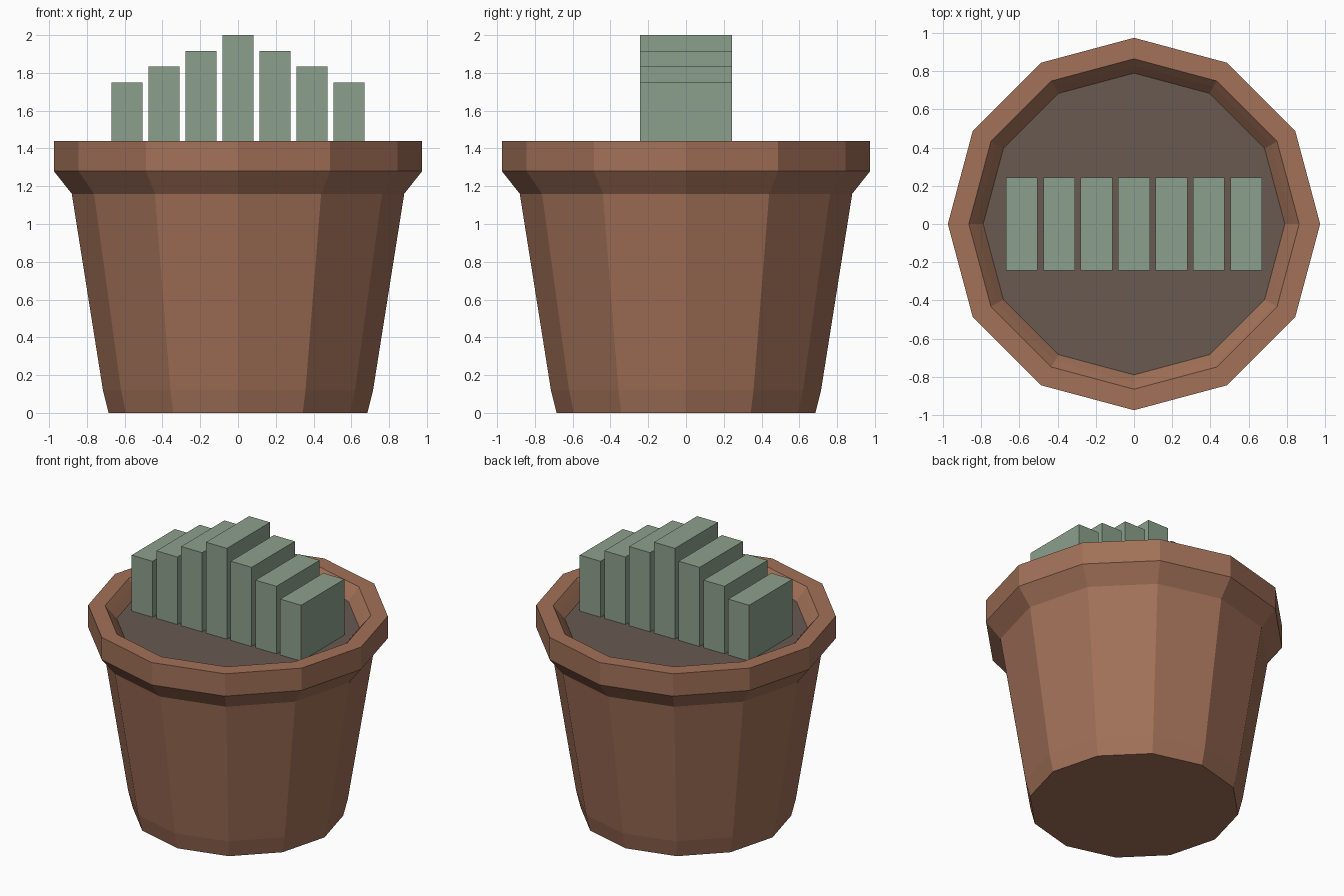
import bpy, bmesh, math

if "Cube" in bpy.data.objects:
    bpy.data.objects.remove(bpy.data.objects["Cube"])

SIDES = 12
SOIL_Z = 1.35


def material(name, rgb):
    m = bpy.data.materials.new(name)
    m.diffuse_color = (*rgb, 1)
    m.use_nodes = True
    m.node_tree.nodes["Principled BSDF"].inputs["Base Color"].default_value = m.diffuse_color
    return m


def finish(bm, name, mat):
    bmesh.ops.recalc_face_normals(bm, faces=bm.faces)
    me = bpy.data.meshes.new(name)
    bm.to_mesh(me)
    bm.free()
    me.materials.append(mat)
    ob = bpy.data.objects.new(name, me)
    bpy.context.collection.objects.link(ob)
    return ob


def ring(bm, r, z):
    return [bm.verts.new((r * math.cos(2 * math.pi * i / SIDES),
                          r * math.sin(2 * math.pi * i / SIDES), z))
            for i in range(SIDES)]


terracotta = material("terracotta", (0.36, 0.165, 0.098))
earth = material("dark earth", (0.138, 0.102, 0.082))
green = material("sage green", (0.262, 0.352, 0.262))

# Pot: outer wall, flared rim, and inner lip down to the soil
profile = [(0.685, 0), (0.715, 0.12), (0.88, 1.16), (0.975, 1.28),
           (0.975, 1.44), (0.865, 1.44), (0.83, 1.40), (0.79, SOIL_Z)]
bm = bmesh.new()
rings = [ring(bm, r, z) for r, z in profile]
for a, b in zip(rings, rings[1:]):
    for i in range(SIDES):
        j = (i + 1) % SIDES
        bm.faces.new((a[i], a[j], b[j], b[i]))
bm.faces.new(rings[0][::-1])
rings_top = bm.faces.new(rings[-1])
# Recalculate while closed, then open the top for the soil
bmesh.ops.recalc_face_normals(bm, faces=bm.faces)
bmesh.ops.delete(bm, geom=[rings_top], context='FACES_ONLY')
me = bpy.data.meshes.new("pot")
bm.to_mesh(me)
bm.free()
me.materials.append(terracotta)
bpy.context.collection.objects.link(bpy.data.objects.new("pot", me))

# Soil disc
bm = bmesh.new()
face = bm.faces.new(ring(bm, 0.79, SOIL_Z))
finish(bm, "soil", earth)

# Plant slats, tallest in the middle
for i in range(-3, 4):
    top = 2.0 - 0.0833 * abs(i)
    bottom = SOIL_Z - 0.01
    bm = bmesh.new()
    bmesh.ops.create_cube(bm, size=1)
    for v in bm.verts:
        v.co.x = v.co.x * 0.166 + i * 0.196
        v.co.y *= 0.488
        v.co.z = top if v.co.z > 0 else bottom
    finish(bm, f"plant_slat_{i + 4}", green)
